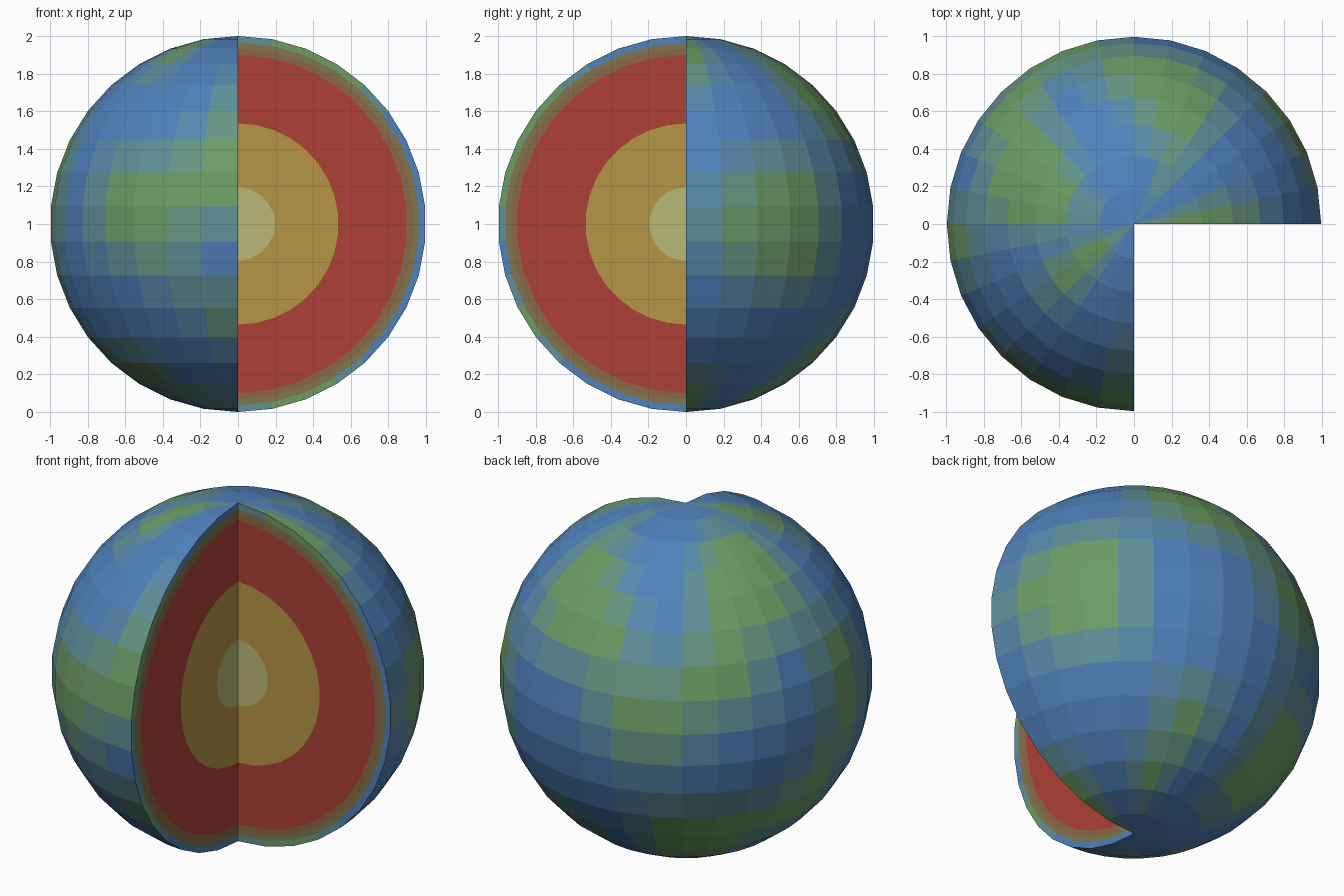
import bpy, bmesh, math
from mathutils import Vector

if "Cube" in bpy.data.objects:
    bpy.data.objects.remove(bpy.data.objects["Cube"])

SEGS, RINGS = 24, 17            # 24 segments over 270 degrees, 17 bands pole to pole
CENTRE = Vector((0, 0, 1))

SEA, LAND = (0.08, 0.22, 0.50), (0.15, 0.33, 0.13)


def material(name, rgb):
    m = bpy.data.materials.new(name)
    m.diffuse_color = (*rgb, 1)
    m.use_nodes = True
    m.node_tree.nodes["Principled BSDF"].inputs["Base Color"].default_value = m.diffuse_color
    return m


def point(i, j, r=1.0):
    a, t = math.radians(270 * i / SEGS), math.pi * j / RINGS
    return CENTRE + r * Vector((math.sin(t) * math.cos(a),
                                math.sin(t) * math.sin(a), math.cos(t)))


def add_face(bm, pts, mat=0):
    f = bm.faces.new([bm.verts.new(p) for p in pts])
    f.material_index = mat


def finish(name, bm, mats):
    bmesh.ops.remove_doubles(bm, verts=bm.verts, dist=1e-4)
    bmesh.ops.dissolve_degenerate(bm, edges=bm.edges, dist=1e-4)
    me = bpy.data.meshes.new(name)
    bm.to_mesh(me)
    bm.free()
    for m in mats:
        me.materials.append(m)
    ob = bpy.data.objects.new(name, me)
    bpy.context.collection.objects.link(ob)


# Land patches as inclusive spans: first/last segment line, first/last ring
PATCHES = [
    (24, 24, 4, 7), (23, 24, 6, 8), (20, 22, 7, 9), (22, 22, 10, 10),
    (23, 24, 11, 11), (24, 24, 12, 12), (16, 17, 6, 9), (15, 16, 10, 12),
    (14, 15, 11, 12), (17, 20, 13, 14), (20, 23, 15, 15), (18, 20, 1, 2),
    (19, 20, 3, 3), (0, 1, 1, 3), (0, 0, 4, 4), (1, 4, 8, 9), (2, 4, 7, 10),
    (5, 7, 3, 5), (6, 8, 4, 6), (7, 9, 5, 6), (9, 11, 7, 8), (10, 10, 9, 9),
    (11, 13, 6, 7), (12, 15, 3, 5), (13, 16, 2, 4), (10, 13, 11, 14),
    (6, 7, 12, 13), (5, 6, 14, 15), (0, 1, 14, 16), (5, 5, 1, 2),
]


def is_land(i, j):
    return any(a <= i <= b and c <= j <= d for a, b, c, d in PATCHES)


def tone(corners):
    return round(4 * sum(is_land(*c) for c in corners) / len(corners))


def cut_ring(bm, r_in, r_out, coloured=False):
    # Half ring on each of the two flat cut faces
    for i in (0, SEGS):
        for j in range(RINGS):
            pts = [point(i, j, r_out), point(i, j + 1, r_out)]
            pts += [point(i, j + 1, r_in), point(i, j, r_in)] if r_in else [CENTRE]
            if i == 0:
                pts.reverse()
            add_face(bm, pts, tone([(i, j), (i, j + 1)]) if coloured else 0)


# Outer surface with its rim on the cut faces
bm = bmesh.new()
for i in range(SEGS):
    for j in range(RINGS):
        corners = [(i, j), (i, j + 1), (i + 1, j + 1), (i + 1, j)]
        if j == 0:
            corners.pop()
        elif j == RINGS - 1:
            corners.pop(2)
        add_face(bm, [point(*c) for c in corners], tone(corners))
cut_ring(bm, 0.965, 1.0, True)
tones = [material(f"surface_{k}", [s + (l - s) * k / 4 for s, l in zip(SEA, LAND)])
         for k in range(5)]
finish("outer_surface", bm, tones)

# Inner layers shown on the cut faces
LAYERS = [
    ("upper_crust", 0.935, 0.965, (0.22, 0.18, 0.08)),
    ("lower_crust", 0.90, 0.935, (0.26, 0.14, 0.065)),
    ("mantle", 0.535, 0.90, (0.42, 0.052, 0.037)),
    ("outer_core", 0.195, 0.535, (0.47, 0.30, 0.062)),
    ("inner_core", 0.0, 0.195, (0.50, 0.48, 0.18)),
]
for name, r_in, r_out, rgb in LAYERS:
    bm = bmesh.new()
    cut_ring(bm, r_in, r_out)
    finish(name, bm, [material(name, rgb)])
